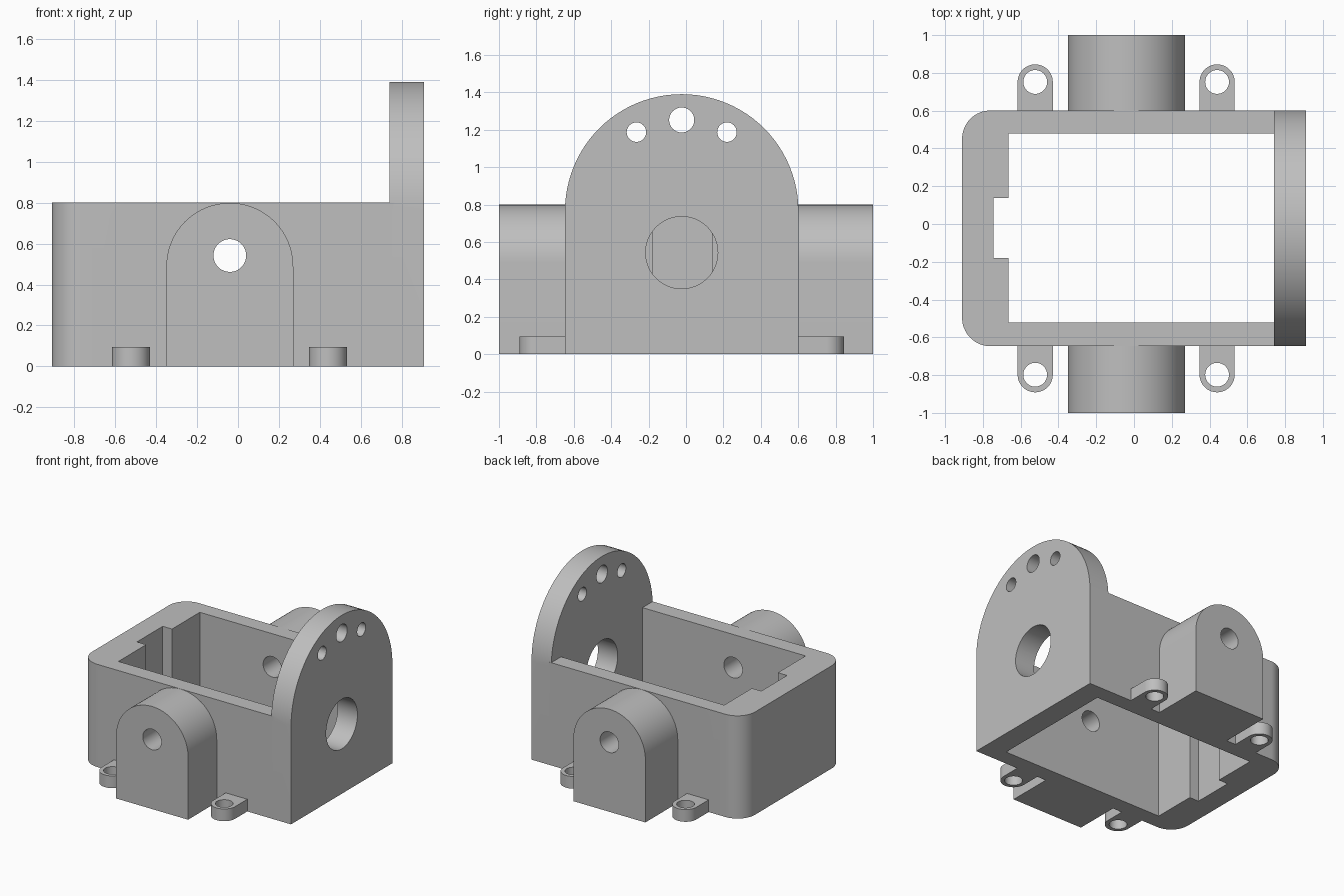
import bpy, bmesh
from math import pi, sin, cos, radians
from mathutils import Vector

if "Cube" in bpy.data.objects:
    bpy.data.objects.remove(bpy.data.objects["Cube"])

grey = bpy.data.materials.new("plain grey")
grey.use_nodes = True
grey.diffuse_color = (0.52, 0.52, 0.52, 1)
grey.node_tree.nodes["Principled BSDF"].inputs["Base Color"].default_value = grey.diffuse_color

MID = -0.023          # middle of the housing in y
HALF = 0.624          # half of its width
FRONT, BACK = MID - HALF, MID + HALF
BOSS_X = -0.04


def arc(cx, cy, r, start, end, n=32):
    return [(cx + r * cos(start + (end - start) * i / n),
             cy + r * sin(start + (end - start) * i / n)) for i in range(n + 1)]


def circle(cx, cy, r, n=48):
    return arc(cx, cy, r, 0, 2 * pi, n)[:-1]


def arch(cx, cy, r, base):
    """Half round on a straight foot; the foot may point up or down."""
    s = 1 if cy > base else -1
    return [(cx - r, base), (cx + r, base)] + arc(cx, cy, r, 0, s * pi, 48)


def prism(name, outline, axis, lo, hi):
    """Extrude a closed outline along an axis."""
    place = {"x": lambda u, v, w: (w, u, v),
             "y": lambda u, v, w: (u, w, v),
             "z": lambda u, v, w: (u, v, w)}[axis]
    bm = bmesh.new()
    face = bm.faces.new([bm.verts.new(place(u, v, lo)) for u, v in outline])
    ext = bmesh.ops.extrude_face_region(bm, geom=[face])
    moved = [g for g in ext["geom"] if isinstance(g, bmesh.types.BMVert)]
    bmesh.ops.translate(bm, verts=moved, vec=Vector(place(0, 0, hi - lo)))
    bmesh.ops.recalc_face_normals(bm, faces=bm.faces)
    mesh = bpy.data.meshes.new(name)
    bm.to_mesh(mesh)
    bm.free()
    mesh.materials.append(grey)
    obj = bpy.data.objects.new(name, mesh)
    bpy.context.collection.objects.link(obj)
    return obj


# Walls: rounded at the left-hand end only
R = 0.15
housing = prism("housing", [(0.76, FRONT), (0.76, BACK)]
                + arc(-0.91 + R, BACK - R, R, pi / 2, pi, 16)
                + arc(-0.91 + R, FRONT + R, R, pi, 1.5 * pi, 16), "z", 0, 0.8)

# Arched end plate
added = [prism("end_plate", arch(MID, 0.766, HALF, 0), "x", 0.74, 0.91)]

# Pivot bosses and screw tabs on both long sides
for side, wall, label in ((-1, FRONT, "front"), (1, BACK, "back")):
    root = wall - side * 0.05
    ends = sorted((root, side))
    added.append(prism(label + "_boss", arch(BOSS_X, 0.489, 0.31, 0), "y", *ends))
    for x in (-0.523, 0.44):
        added.append(prism(label + "_tab", arch(x, wall + side * 0.151, 0.093, root),
                           "z", 0, 0.095))

# Open cavity with a notch in the thick end wall
cavity = [(0.74, -0.522), (0.74, 0.48), (-0.665, 0.48), (-0.665, 0.138),
          (-0.745, 0.138), (-0.745, -0.18), (-0.665, -0.18), (-0.665, -0.522)]
cutters = [prism("cavity_cutter", cavity, "z", -0.2, 0.9),
           prism("pivot_cutter", circle(BOSS_X, 0.542, 0.08), "y", -1.2, 1.2)]

# Plate holes
for y, z, r in ((MID, 0.543, 0.193), (MID, 1.252, 0.067),
                (MID - 0.242, 1.187, 0.052), (MID + 0.242, 1.187, 0.052)):
    cutters.append(prism("plate_hole_cutter", circle(y, z, r), "x", 0.7, 1.1))

# Screw holes
for x in (-0.523, 0.44):
    for y in (FRONT - 0.151, BACK + 0.151):
        cutters.append(prism("screw_cutter", circle(x, y, 0.063), "z", -0.2, 0.3))

# Combine into one solid
for parts, operation in ((added, "UNION"), (cutters, "DIFFERENCE")):
    for part in parts:
        part.hide_render = True
        mod = housing.modifiers.new(part.name, "BOOLEAN")
        mod.operation, mod.solver, mod.object = operation, "EXACT", part

graph = bpy.context.evaluated_depsgraph_get()
solid = bpy.data.meshes.new_from_object(housing.evaluated_get(graph))
housing.modifiers.clear()
housing.data = solid
for part in added + cutters:
    bpy.data.objects.remove(part)

# Smooth round surfaces, crisp edges
for obj in bpy.context.selected_objects:
    obj.select_set(False)
housing.select_set(True)
bpy.context.view_layer.objects.active = housing
bpy.ops.object.shade_smooth_by_angle(angle=radians(30))
